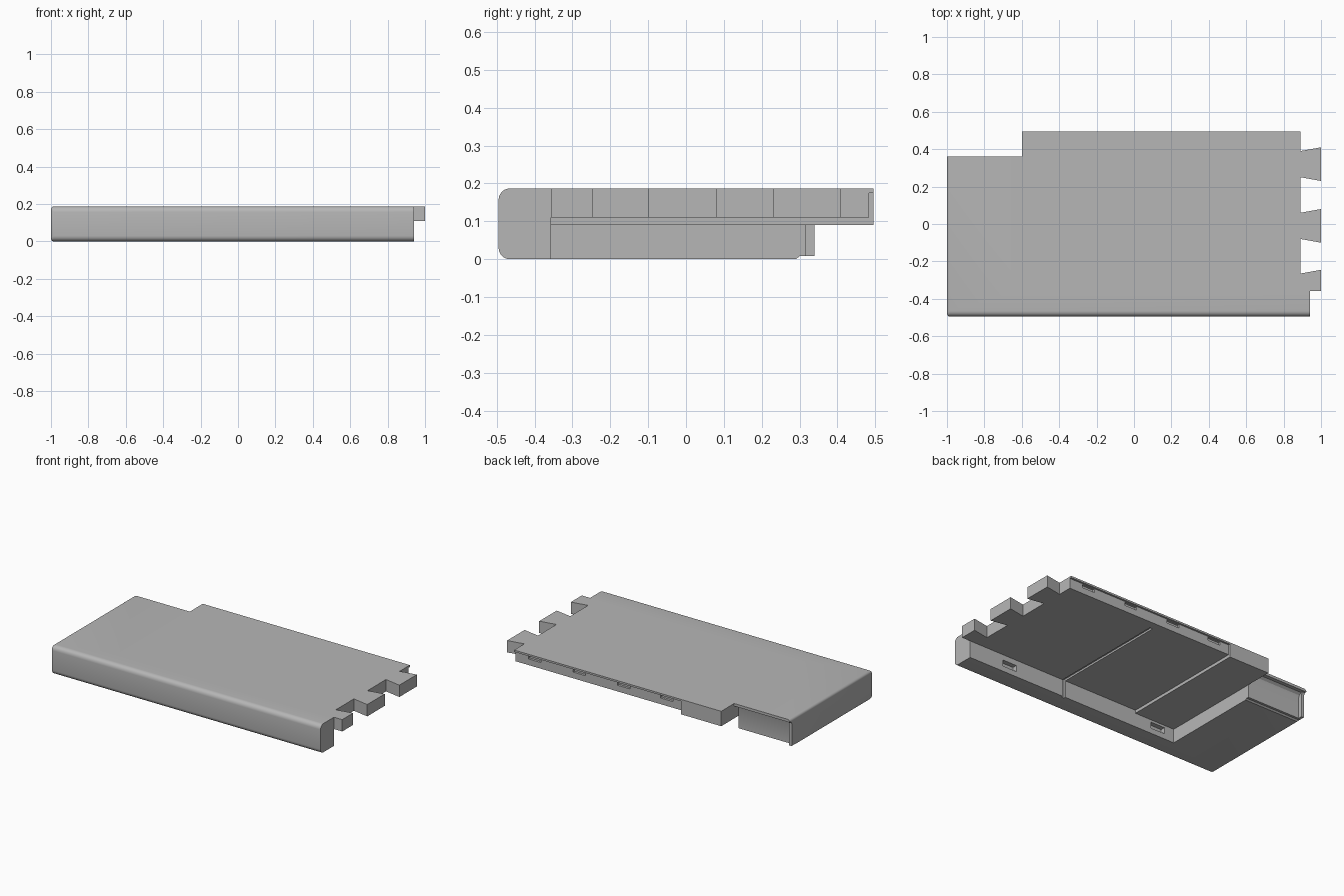
import bpy, bmesh
from mathutils import Vector

if "Cube" in bpy.data.objects:
    bpy.data.objects.remove(bpy.data.objects["Cube"], do_unlink=True)

HEIGHT = 0.187
FRONT, BACK = -0.495, 0.495
RAIL_BACK = -0.357      # inner face of the front rail
END_X = -0.6            # inner face of the end block
STEP_X = -0.31          # where the deck gets thicker
DECK_END = 0.89
DECK_BACK = 0.483

grey = bpy.data.materials.new("plain grey")
grey.use_nodes = True
grey.diffuse_color = (0.47, 0.47, 0.47, 1)
grey.node_tree.nodes["Principled BSDF"].inputs["Base Color"].default_value = grey.diffuse_color


def prism(name, points, direction):
    """Extrude a closed 3D polygon along a direction."""
    bm = bmesh.new()
    face = bm.faces.new([bm.verts.new(p) for p in points])
    out = bmesh.ops.extrude_face_region(bm, geom=[face])
    moved = [v for v in out["geom"] if isinstance(v, bmesh.types.BMVert)]
    bmesh.ops.translate(bm, verts=moved, vec=Vector(direction))
    bmesh.ops.recalc_face_normals(bm, faces=bm.faces)
    mesh = bpy.data.meshes.new(name)
    bm.to_mesh(mesh)
    bm.free()
    mesh.materials.append(grey)
    obj = bpy.data.objects.new(name, mesh)
    bpy.context.collection.objects.link(obj)
    return obj


def slab(name, outline, z0, z1):
    return prism(name, [(x, y, z0) for x, y in outline], (0, 0, z1 - z0))


def box(name, x0, x1, y0, y1, z0, z1):
    return slab(name, [(x0, y0), (x1, y0), (x1, y1), (x0, y1)], z0, z1)


def apply(obj, mod):
    bpy.ops.object.select_all(action="DESELECT")
    bpy.context.view_layer.objects.active = obj
    obj.select_set(True)
    bpy.ops.object.modifier_apply(modifier=mod.name)


def cut(obj, cutter):
    mod = obj.modifiers.new("cut", "BOOLEAN")
    mod.operation = "DIFFERENCE"
    mod.solver = "EXACT"
    mod.object = cutter
    apply(obj, mod)
    bpy.data.objects.remove(cutter, do_unlink=True)


# Front rail and end block: one L-shaped body with rounded outer edges
frame = slab("front_rail_and_end_block",
             [(-1, FRONT), (0.94, FRONT), (0.94, RAIL_BACK),
              (END_X, RAIL_BACK), (END_X, 0.362), (-1, 0.362)], 0, HEIGHT)
weights = frame.data.attributes.new("bevel_weight_edge", "FLOAT", "EDGE")
for edge in frame.data.edges:
    a, b = (frame.data.vertices[i].co for i in edge.vertices)
    on_front = max(a.y, b.y) < FRONT + 0.01
    on_end = max(a.x, b.x) < -0.99
    if on_front and a.z == b.z:
        weights.data[edge.index].value = 1.0
    elif on_end and (on_front or a.z == b.z):
        weights.data[edge.index].value = 0.55
bevel = frame.modifiers.new("round", "BEVEL")
bevel.limit_method = "WEIGHT"
bevel.width = 0.03
bevel.segments = 6
apply(frame, bevel)

# Undercut along the back of the end block, then the recess inside its thin lip
undercut = [(0.29, -0.1), (0.29, 0), (0.3, 0.008), (0.34, 0.008), (0.34, 0.155),
            (0.35, 0.17), (0.6, 0.17), (0.6, -0.1)]
cut(frame, prism("undercut", [(-1.1, y, z) for y, z in undercut], (0.6, 0, 0)))
recess = [(0.315, 0.008), (0.315, 0.14), (0.322, 0.158), (0.338, 0.17),
          (0.6, 0.17), (0.6, 0.008)]
cut(frame, prism("recess", [(-0.98, y, z) for y, z in recess], (0.5, 0, 0)))

# Latch pockets and cable groove in the rail's inner face
for x in (0.64, -0.48):
    cut(frame, box("pocket", x - 0.05, x + 0.05, RAIL_BACK - 0.03, -0.3, 0.035, 0.075))
cut(frame, box("groove", 0.22, 0.24, RAIL_BACK - 0.012, -0.3, -0.1, 0.122))

# Deck with dovetail tongues along its end
outline = [(STEP_X, RAIL_BACK), (1, RAIL_BACK), (1, -0.245), (DECK_END, -0.265)]
for centre in (-0.01, 0.32):
    outline += [(DECK_END, centre - 0.07), (1, centre - 0.09),
                (1, centre + 0.09), (DECK_END, centre + 0.07)]
outline += [(DECK_END, DECK_BACK), (STEP_X, DECK_BACK)]
deck = slab("deck_with_dovetails", outline, 0.11, HEIGHT)
cut(deck, box("groove", 0.22, 0.24, -0.5, 0.43, 0, 0.122))
for x in (0.75, 0.43, 0.11, -0.2):
    cut(deck, box("slot", x - 0.045, x + 0.045, DECK_BACK - 0.015, 0.6, 0.15, 0.172))

# Overhanging lip and the thicker deck section next to the end block
box("back_lip", STEP_X, DECK_END, DECK_BACK, BACK, 0.175, HEIGHT)
box("thick_deck_section", END_X, STEP_X, RAIL_BACK, BACK, 0.09, HEIGHT)

# Smooth only the rounded edges
bpy.ops.object.select_all(action="DESELECT")
bpy.context.view_layer.objects.active = frame
frame.select_set(True)
bpy.ops.object.shade_smooth_by_angle(angle=0.52)
